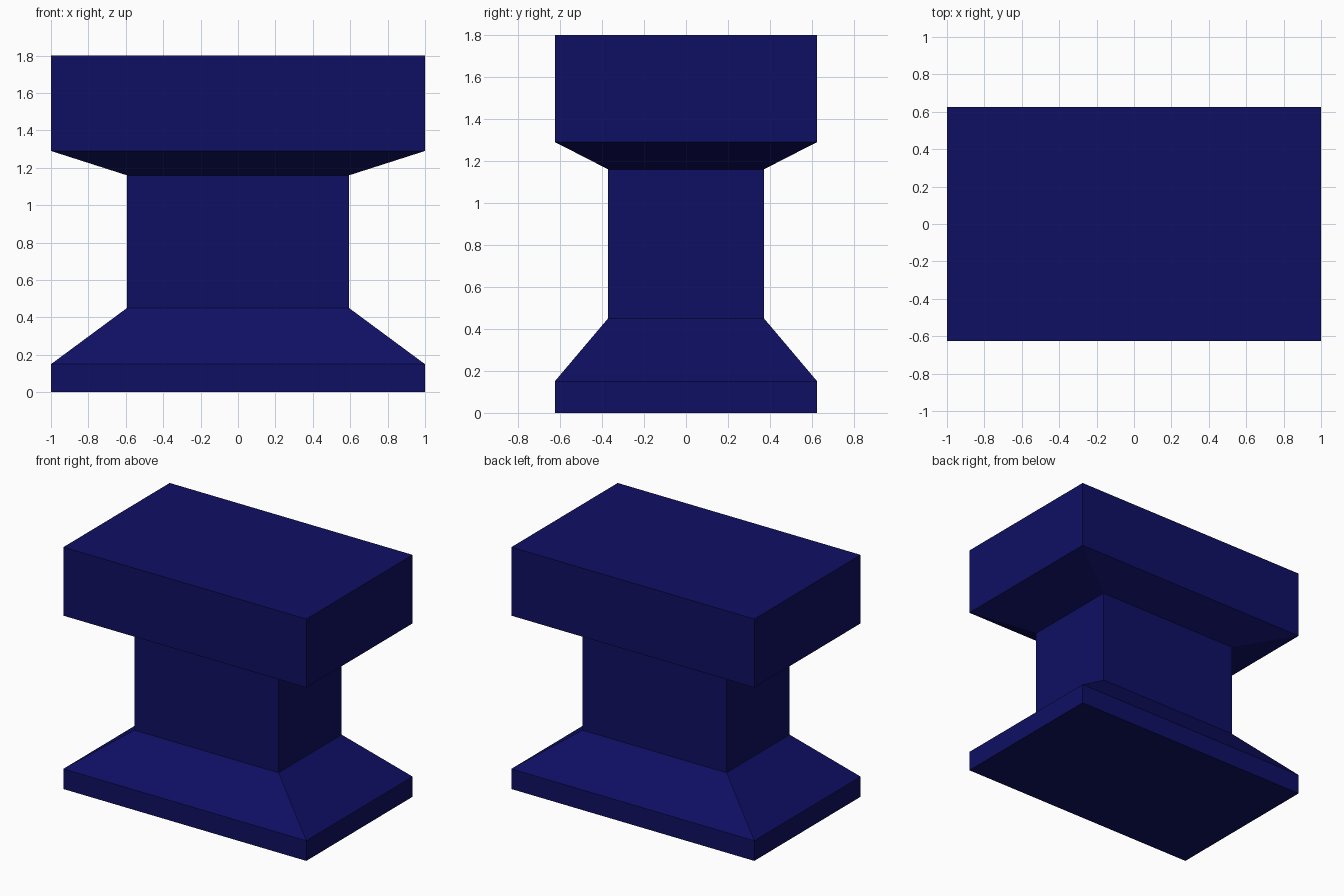
import bpy
import bmesh

if "Cube" in bpy.data.objects:
    bpy.data.objects.remove(bpy.data.objects["Cube"])

HALF_X, HALF_Y = 1.0, 0.625
NECK = 0.594  # neck size relative to the full footprint

navy = bpy.data.materials.new("navy_blue")
navy.diffuse_color = (0.0048, 0.0048, 0.127, 1.0)
navy.use_nodes = True
navy.node_tree.nodes["Principled BSDF"].inputs["Base Color"].default_value = navy.diffuse_color


def loft(name, profile):
    """Stack rectangular rings given as (scale, z) and cap both ends."""
    bm = bmesh.new()
    rings = [[bm.verts.new((sx * HALF_X * s, sy * HALF_Y * s, z))
              for sx, sy in ((-1, -1), (1, -1), (1, 1), (-1, 1))]
             for s, z in profile]
    for low, high in zip(rings, rings[1:]):
        for i in range(4):
            j = (i + 1) % 4
            bm.faces.new((low[i], low[j], high[j], high[i]))
    bm.faces.new(rings[0][::-1])
    bm.faces.new(rings[-1])
    mesh = bpy.data.meshes.new(name)
    bm.to_mesh(mesh)
    bm.free()
    mesh.materials.append(navy)
    obj = bpy.data.objects.new(name, mesh)
    bpy.context.collection.objects.link(obj)
    return obj


# Whole pedestal: plinth, sloped foot, neck, flared underside, top block
loft("pedestal", [(1, 0), (1, 0.15), (NECK, 0.45),
                  (NECK, 1.16), (1, 1.29), (1, 1.80)])
